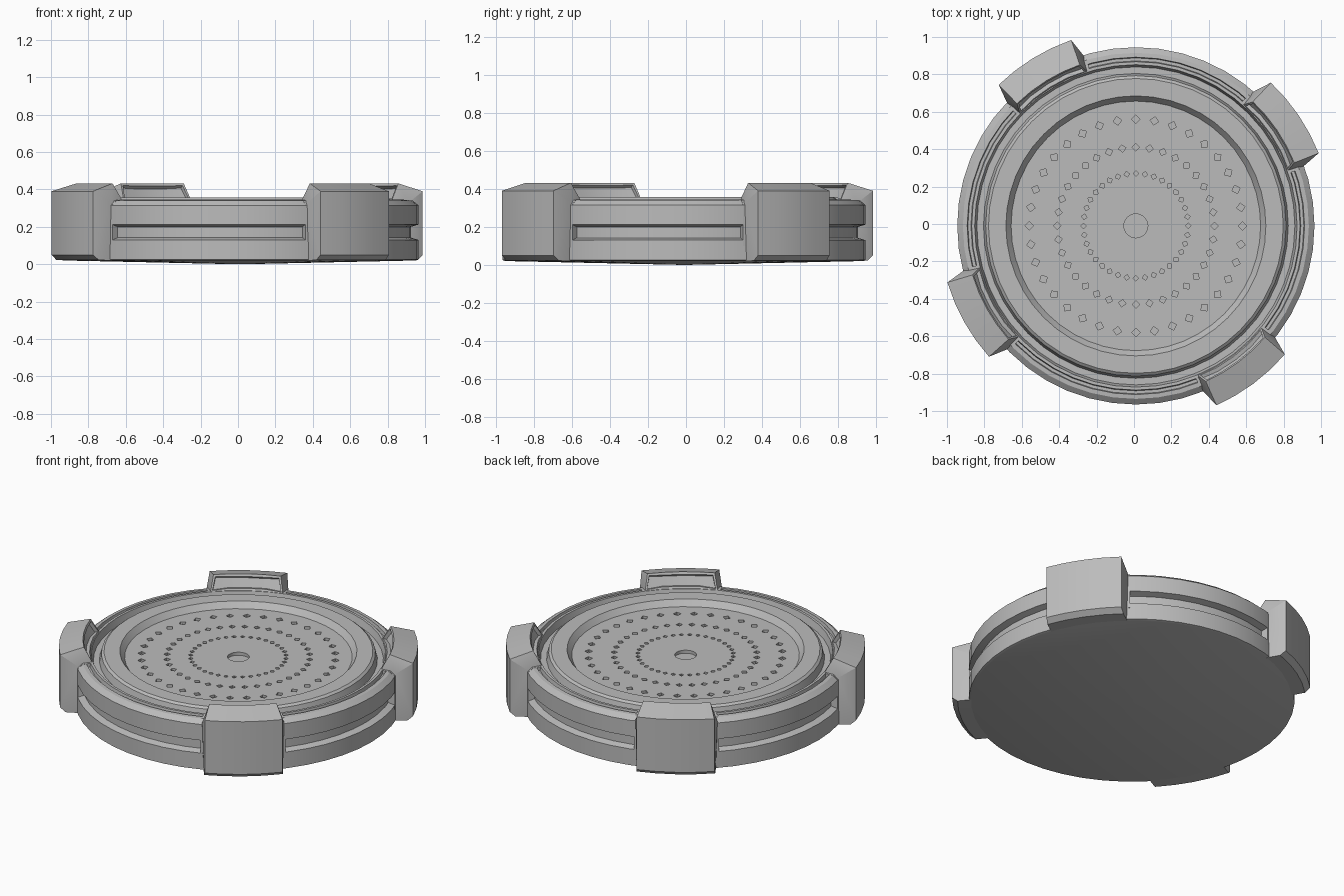
import bpy, bmesh, math
from math import radians, cos, sin, pi

if "Cube" in bpy.data.objects:
    bpy.data.objects.remove(bpy.data.objects["Cube"])

CX, CY = 0.01, -0.01                       # disc centre
BLOCKS = [-53.3 + 87.5 * i for i in range(4)]
SEGS = 48

grey = bpy.data.materials.new("grey metal")
grey.diffuse_color = (0.5, 0.5, 0.5, 1)
grey.use_nodes = True
grey.node_tree.nodes["Principled BSDF"].inputs["Base Color"].default_value = grey.diffuse_color


def polar(r, deg, z):
    a = radians(deg)
    return (CX + r * cos(a), CY + r * sin(a), z)


def finish(bm, name):
    bmesh.ops.recalc_face_normals(bm, faces=bm.faces)
    me = bpy.data.meshes.new(name)
    bm.to_mesh(me)
    bm.free()
    ob = bpy.data.objects.new(name, me)
    bpy.context.collection.objects.link(ob)
    me.materials.append(grey)
    return ob


def smooth(ob):
    bpy.ops.object.select_all(action='DESELECT')
    ob.select_set(True)
    bpy.context.view_layer.objects.active = ob
    bpy.ops.object.shade_smooth_by_angle(angle=radians(20))


def lathe(name, profile):
    """Closed body of revolution; first and last profile rings are capped."""
    bm = bmesh.new()
    rings = [[bm.verts.new(polar(r, 360 * i / SEGS, z)) for i in range(SEGS)]
             for r, z in profile]
    for a, b in zip(rings, rings[1:]):
        for i in range(SEGS):
            j = (i + 1) % SEGS
            bm.faces.new((a[i], a[j], b[j], b[i]))
    bm.faces.new(rings[0])
    bm.faces.new(rings[-1])
    return finish(bm, name)


def arc_solid(name, mid, profile, hub, steps=4, recess=None):
    """Closed profile of (radius, z, half angle) swept along an arc.
    End caps fan out from hub; the strip numbered recess gets a sunk panel."""
    bm = bmesh.new()
    n = len(profile)
    rows = [[bm.verts.new(polar(r, mid + h * (2 * k / steps - 1), z))
             for r, z, h in profile] for k in range(steps + 1)]
    panel = []
    for a, b in zip(rows, rows[1:]):
        for i in range(n):
            j = (i + 1) % n
            f = bm.faces.new((a[i], a[j], b[j], b[i]))
            if i == recess:
                panel.append(f)
    for row, s in ((rows[0], -1), (rows[-1], 1)):
        c = bm.verts.new(polar(hub[0], mid + s * hub[2], hub[1]))
        for i in range(n):
            bm.faces.new((row[i], row[(i + 1) % n], c))
    bmesh.ops.recalc_face_normals(bm, faces=bm.faces)
    if panel:
        bmesh.ops.inset_region(bm, faces=panel, thickness=0.016, depth=0)
        bmesh.ops.inset_region(bm, faces=panel, thickness=0.006, depth=-0.02)
    ob = finish(bm, name)
    smooth(ob)
    return ob


# Main body: shallow base, grooved rim, moat, raised plate, sunk floor
body = lathe("platform_body", [
    (0.02, 0.0), (0.94, 0.02), (0.955, 0.025),
    (0.955, 0.13), (0.915, 0.142), (0.915, 0.2), (0.955, 0.212),
    (0.955, 0.315), (0.925, 0.34), (0.902, 0.342),
    (0.898, 0.322), (0.882, 0.322), (0.878, 0.345),
    (0.862, 0.345), (0.85, 0.3), (0.815, 0.3),
    (0.803, 0.345), (0.788, 0.357), (0.695, 0.357), (0.667, 0.32)])

# Hole cutters: three rings of diamonds and one centre hole
bm = bmesh.new()


def prism(x, y, size, sides, turn, depth):
    low, high = ([bm.verts.new((x + size * cos(turn + 2 * pi * i / sides),
                                y + size * sin(turn + 2 * pi * i / sides), z))
                  for i in range(sides)] for z in (0.32 - depth, 0.4))
    bm.faces.new(low)
    bm.faces.new(high)
    for i in range(sides):
        j = (i + 1) % sides
        bm.faces.new((low[i], low[j], high[j], high[i]))


for radius, size in ((0.57, 0.023), (0.42, 0.02), (0.28, 0.015)):
    for k in range(36):
        x, y, _ = polar(radius, 10 * k, 0)
        prism(x, y, size, 4, radians(10 * k), 0.015)
prism(CX, CY, 0.064, 24, 0, 0.02)
cutter = finish(bm, "hole_cutter")
cutter.hide_render = True
cutter.hide_viewport = True
mod = body.modifiers.new("holes", 'BOOLEAN')
mod.operation = 'DIFFERENCE'
mod.solver = 'EXACT'
mod.object = cutter
bpy.context.view_layer.objects.active = body
bpy.ops.object.modifier_apply(modifier="holes")
bpy.data.objects.remove(cutter)
smooth(body)

# Four rim clamps, each with a filler closing the grooves beneath it
for n, mid in enumerate(BLOCKS, 1):
    arc_solid(f"groove_filler_{n}", mid,
              [(0.87, 0.1, 15.2), (0.954, 0.1, 15.2), (0.954, 0.316, 15.2),
               (0.925, 0.341, 15.2), (0.87, 0.345, 15.2)],
              (0.91, 0.22, 15.2))
    arc_solid(f"rim_clamp_{n}", mid,
              [(0.865, 0.1, 14.4), (0.93, 0.02, 14.4), (1.02, 0.022, 13.1),
               (1.052, 0.05, 12.5), (1.052, 0.39, 12.5), (0.912, 0.432, 12.5),
               (0.865, 0.342, 14.2)],
              (0.953, 0.325, 14.6), recess=5)
